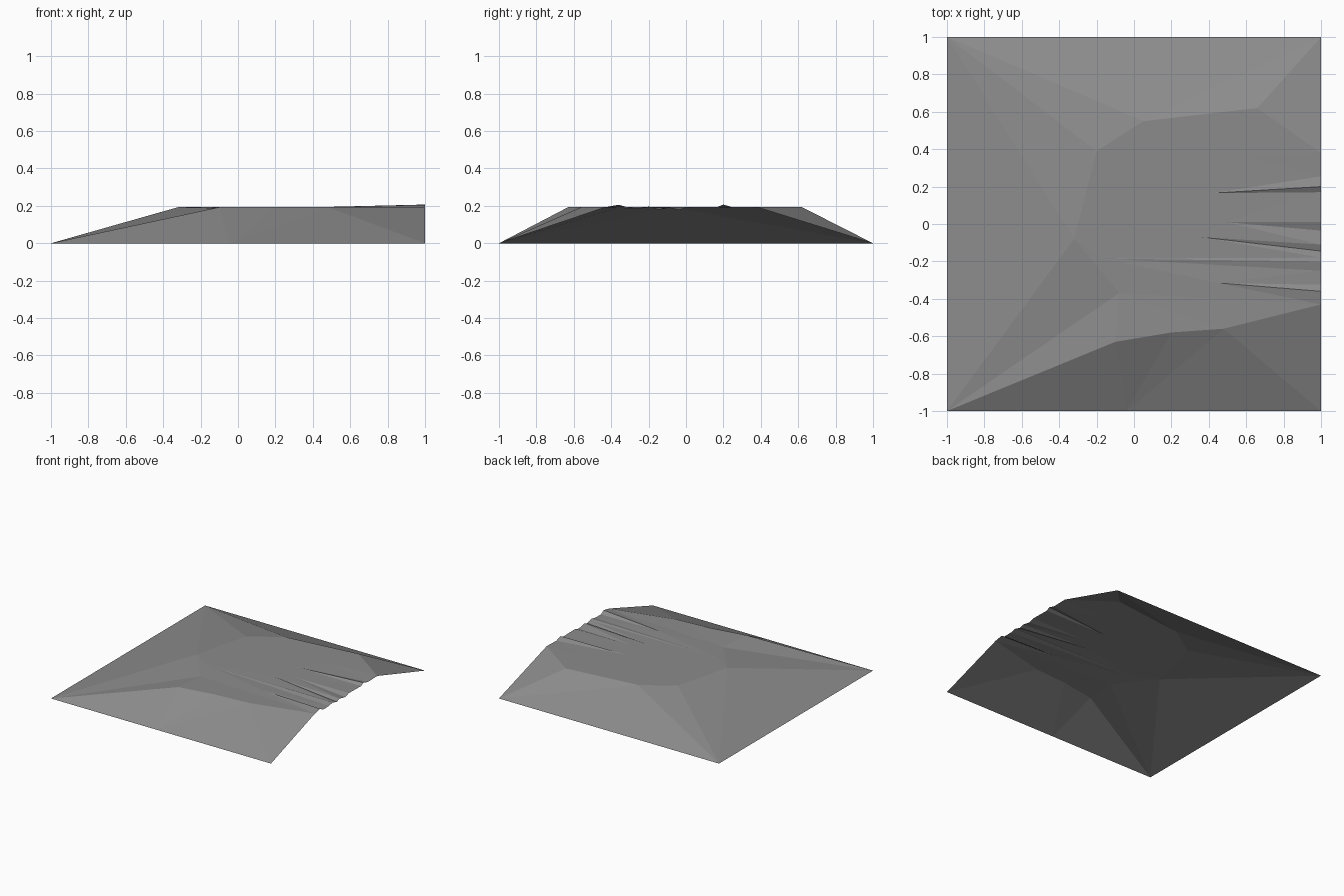
import bpy
import bmesh
from mathutils import Vector
from mathutils.geometry import delaunay_2d_cdt

cube = bpy.data.objects.get("Cube")
if cube:
    bpy.data.objects.remove(cube)

TOP = 0.193
points, edges = [], []


def add(x, y, z=TOP):
    points.append((x, y, z))
    return len(points) - 1


def link(*chain):
    edges.extend(zip(chain, chain[1:]))


# Ground corners and the extra point along the front edge
front_left, front_right = add(1, -1, 0), add(-1, -1, 0)
back_left, back_right = add(1, 1, 0), add(-1, 1, 0)
front_mid = add(-0.04, -1, 0)

# Rim of the flat top
back_rim = [add(x, y) for x, y in [(-0.32, -0.08), (-0.2, 0.39), (0.05, 0.55), (0.66, 0.62)]]
front_rim = [add(x, y) for x, y in [(-0.1, -0.63), (0.2, -0.58), (0.48, -0.56)]]
hollow = add(-0.08, -0.37, 0.187)

# Rippled edge on the left side, as (y, z)
ripple = [(-0.43, TOP), (-0.36, 0.206), (-0.325, 0.185), (-0.25, 0.186), (-0.2, 0.196),
          (-0.18, 0.19), (-0.145, 0.18), (-0.11, 0.193), (-0.035, 0.178), (0.01, TOP),
          (0.17, 0.19), (0.2, 0.207), (0.255, 0.19), (0.3, 0.191), (0.38, TOP)]
side = [add(1, y, z) for y, z in ripple]

# Folds run from an inner tip out to points on the rippled edge
folds = [((0.45, -0.315), (1, 2)), ((-0.16, -0.185), (3, 4, 5)),
         ((0.36, -0.07), (6, 7)), ((0.49, 0.01), (8, 9)),
         ((0.42, 0.165), (10, 11, 12)), ((0.6, 0.36), (13, 14))]
for (x, y), ends in folds:
    tip = add(x, y)
    for i in ends:
        link(tip, side[i])

# Outline, rims and slope creases
link(front_left, front_mid, front_right, back_right, back_left, *side[::-1], front_left)
link(*back_rim, side[-1])
link(*front_rim, side[0])
link(back_rim[0], hollow, front_rim[0])
link(hollow, side[0])
for p in (back_rim[0], hollow, front_rim[0]):
    link(front_right, p)
for p in back_rim[:3]:
    link(back_right, p)
link(back_left, back_rim[3])
link(front_mid, front_rim[2], front_left)

# Triangulate in plan, then lift each point to its height
flat = [Vector(p[:2]) for p in points]
plan, _, tris, origins, _, _ = delaunay_2d_cdt(flat, edges, [], 1, 1e-5)
bm = bmesh.new()
verts = []
for co, src in zip(plan, origins):
    z = points[src[0]][2] if src else TOP
    verts.append(bm.verts.new((co.x, co.y, z)))
for tri in tris:
    face = bm.faces.new([verts[i] for i in tri])
    face.normal_update()
    if face.normal.z < 0:
        face.normal_flip()

mesh = bpy.data.meshes.new("terrain_sheet")
bm.to_mesh(mesh)
bm.free()
terrain = bpy.data.objects.new("terrain_sheet", mesh)
bpy.context.collection.objects.link(terrain)

# Plain grey surface
grey = bpy.data.materials.new("plain_grey")
grey.use_nodes = True
colour = (0.26, 0.26, 0.26, 1)
grey.diffuse_color = colour
grey.node_tree.nodes["Principled BSDF"].inputs["Base Color"].default_value = colour
mesh.materials.append(grey)
